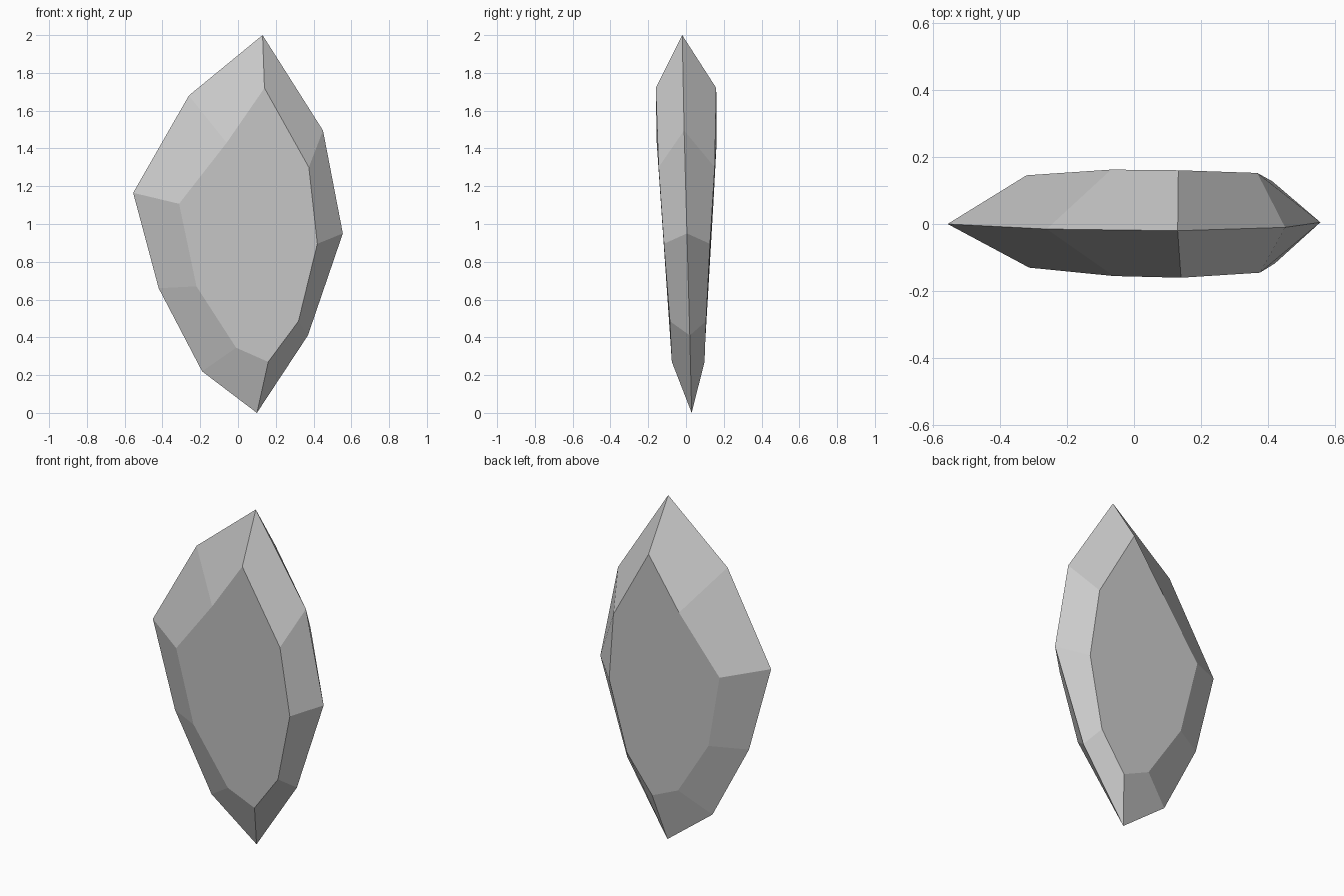
import bpy, bmesh

# sharp outer outline: x, y, z
EDGE = [(0.13, -0.02, 2.0), (-0.26, -0.015, 1.68), (-0.555, 0.0, 1.165),
        (-0.42, 0.013, 0.66), (-0.19, 0.025, 0.22), (0.10, 0.03, 0.0),
        (0.37, 0.02, 0.41), (0.555, 0.005, 0.95), (0.45, -0.01, 1.495)]

# flat face outline: x, z, front y, back y
FACE = [(0.14, 1.72, -0.16, 0.16), (-0.06, 1.43, -0.155, 0.162),
        (-0.312, 1.107, -0.13, 0.145), (-0.22, 0.67, -0.10, 0.117),
        (-0.01, 0.345, -0.08, 0.10), (0.16, 0.27, -0.075, 0.098),
        (0.32, 0.485, -0.085, 0.106), (0.42, 0.895, -0.117, 0.127),
        (0.375, 1.30, -0.145, 0.152)]

bm = bmesh.new()
rim = [bm.verts.new(p) for p in EDGE]
n = len(rim)

# front and back: a ring of bevel facets closed by one large flat face
for side in (2, 3):
    shift = -0.008 if side == 3 else 0.0
    ring = [bm.verts.new((p[0] + shift, p[side], p[1])) for p in FACE]
    for i in range(n):
        j = (i + 1) % n
        bm.faces.new((rim[i], rim[j], ring[j], ring[i]))
    bm.faces.new(ring)

bmesh.ops.recalc_face_normals(bm, faces=bm.faces)
mesh = bpy.data.meshes.new("crystal_shard")
bm.to_mesh(mesh)
bm.free()
shard = bpy.data.objects.new("crystal_shard", mesh)
bpy.context.collection.objects.link(shard)
